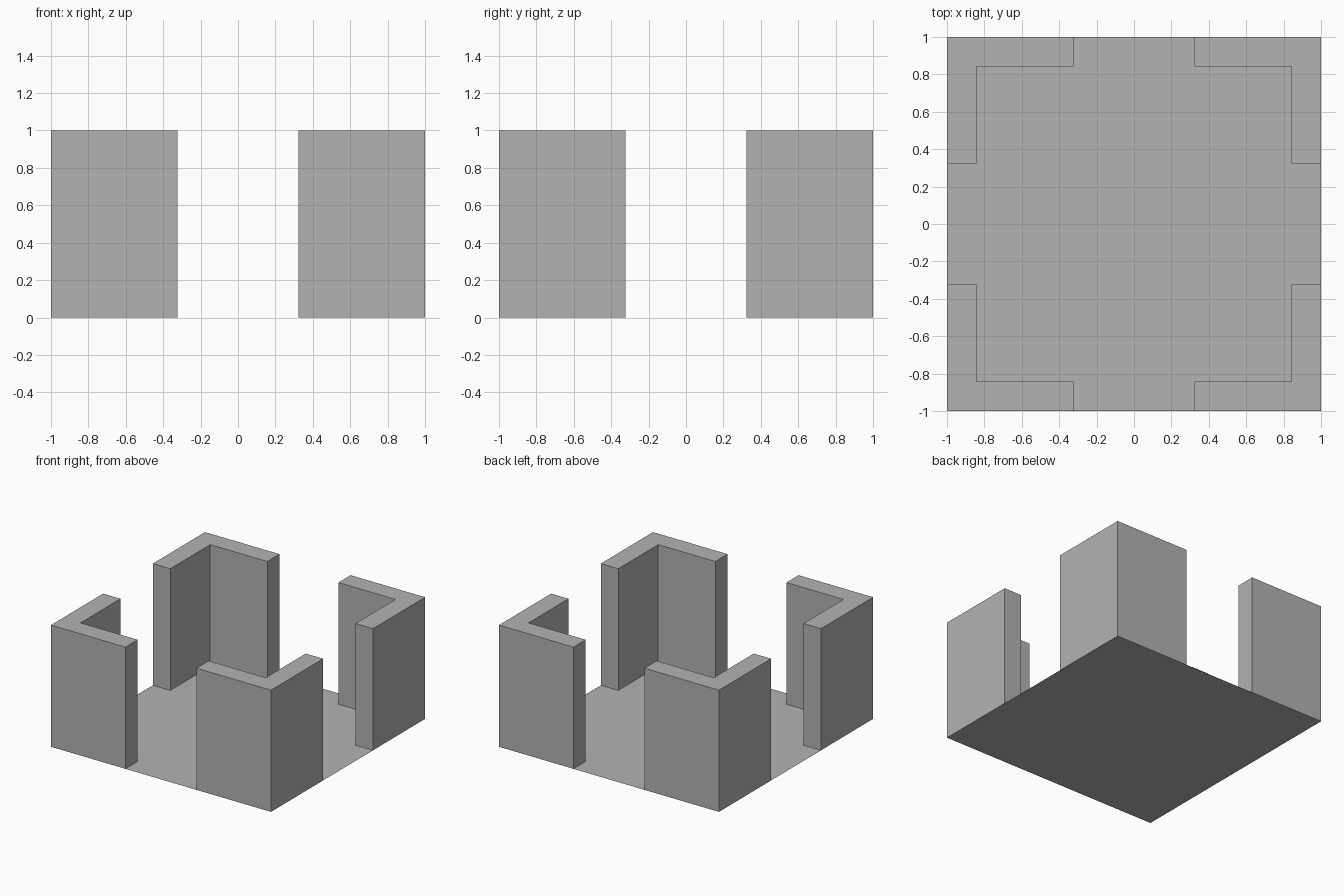
import bpy, bmesh, math
from mathutils import Matrix

if "Cube" in bpy.data.objects:
    bpy.data.objects.remove(bpy.data.objects["Cube"])

OUTER, INNER, GAP, HEIGHT = 1.0, 0.842, 0.323, 1.0

# Dark grey shared by all parts
grey = bpy.data.materials.new("dark_grey")
grey.diffuse_color = (0.45, 0.45, 0.45, 1)
grey.use_nodes = True
grey.node_tree.nodes["Principled BSDF"].inputs["Base Color"].default_value = grey.diffuse_color


def make_object(name, bm):
    mesh = bpy.data.meshes.new(name)
    bm.to_mesh(mesh)
    bm.free()
    mesh.materials.append(grey)
    obj = bpy.data.objects.new(name, mesh)
    bpy.context.collection.objects.link(obj)
    return obj


# Thin square floor, which also closes the underside of the walls
bm = bmesh.new()
bmesh.ops.create_grid(bm, x_segments=1, y_segments=1, size=OUTER)
make_object("floor", bm)

# L-shaped corner walls, open at the bottom where they meet the floor
profile = [(GAP, OUTER), (GAP, INNER), (INNER, INNER),
           (INNER, GAP), (OUTER, GAP), (OUTER, OUTER)]
names = ["back_right", "back_left", "front_left", "front_right"]
for i, name in enumerate(names):
    bm = bmesh.new()
    base = bm.faces.new([bm.verts.new((x, y, 0)) for x, y in profile])
    extruded = bmesh.ops.extrude_face_region(bm, geom=[base], use_keep_orig=True)
    top = [v for v in extruded["geom"] if isinstance(v, bmesh.types.BMVert)]
    bmesh.ops.translate(bm, verts=top, vec=(0, 0, HEIGHT))
    bmesh.ops.recalc_face_normals(bm, faces=bm.faces)
    bottom = [f for f in bm.faces if all(v.co.z < 0.001 for v in f.verts)]
    bmesh.ops.delete(bm, geom=bottom, context='FACES_ONLY')
    bm.transform(Matrix.Rotation(i * math.pi / 2, 4, 'Z'))
    make_object(name + "_corner_wall", bm)
